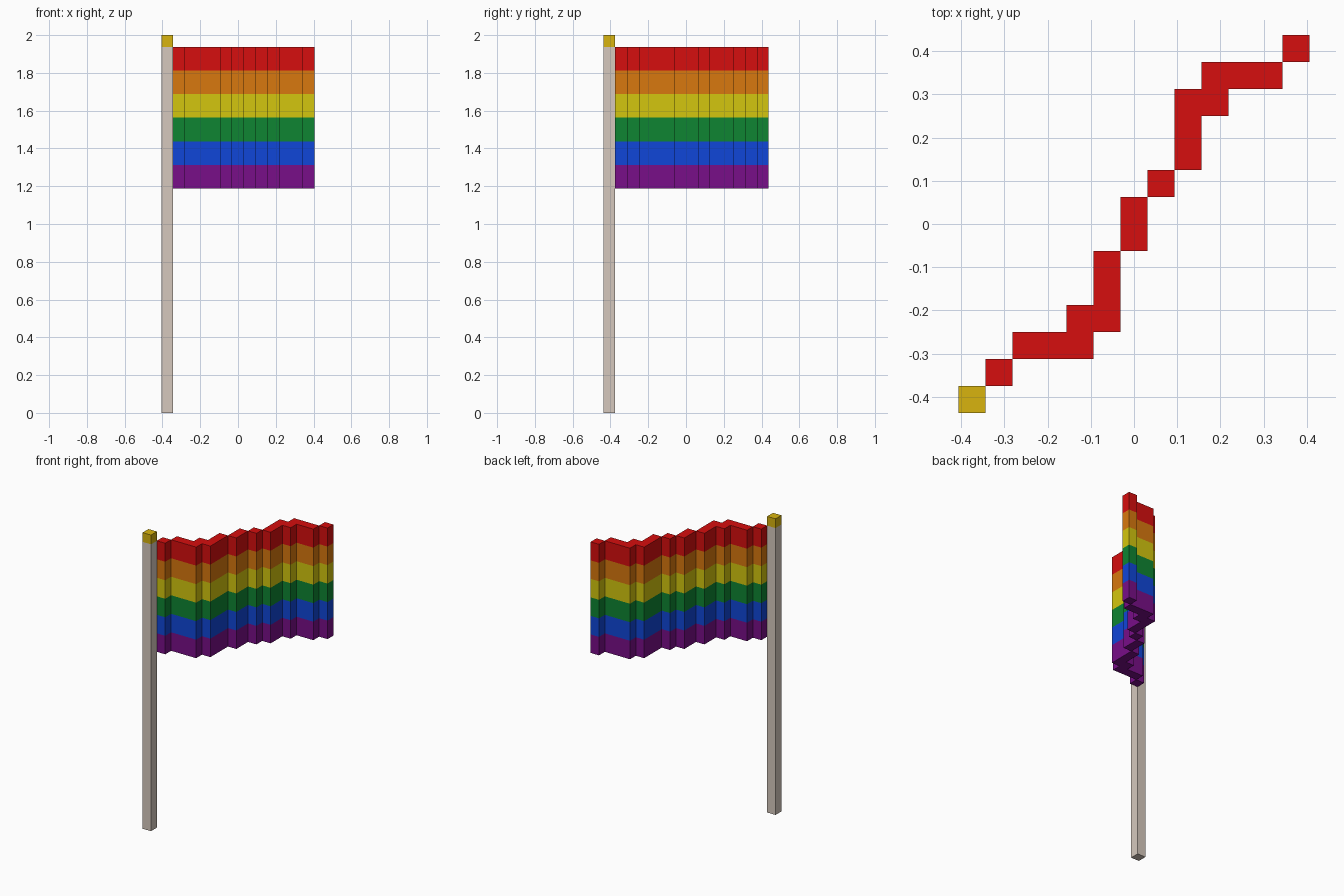
import bpy
import bmesh

cube = bpy.data.objects.get("Cube")
if cube:
    bpy.data.objects.remove(cube, do_unlink=True)

U = 1 / 16                      # one block
X0, Y0 = -6.5 * U, -7 * U       # corner of the block grid


def srgb(c):
    c /= 255
    return c / 12.92 if c <= 0.04045 else ((c + 0.055) / 1.055) ** 2.4


def material(name, *rgb):
    mat = bpy.data.materials.new(name)
    mat.use_nodes = True
    colour = [srgb(c) for c in rgb] + [1]
    mat.diffuse_color = colour
    mat.node_tree.nodes["Principled BSDF"].inputs["Base Color"].default_value = colour
    return mat


def block_object(name, cells, levels, mats):
    """Raise a footprint of grid cells through the levels, one material per layer."""
    bm = bmesh.new()

    def quad(points, index):
        verts = [bm.verts.new((X0 + x * U, Y0 + y * U, z * U)) for x, y, z in points]
        bm.faces.new(verts).material_index = index

    for i, j in cells:
        ring = [(i, j), (i + 1, j), (i + 1, j + 1), (i, j + 1)]
        sides = [(i, j - 1), (i + 1, j), (i, j + 1), (i - 1, j)]
        quad([(x, y, levels[0]) for x, y in reversed(ring)], 0)
        quad([(x, y, levels[-1]) for x, y in ring], len(mats) - 1)
        # walls only where no neighbouring cell hides them
        for k, beside in enumerate(sides):
            if beside in cells:
                continue
            a, b = ring[k], ring[(k + 1) % 4]
            for n, (low, high) in enumerate(zip(levels, levels[1:])):
                quad([(*a, low), (*b, low), (*b, high), (*a, high)], n)
    bmesh.ops.remove_doubles(bm, verts=bm.verts, dist=0.0001)
    mesh = bpy.data.meshes.new(name)
    bm.to_mesh(mesh)
    bm.free()
    for mat in mats:
        mesh.materials.append(mat)
    obj = bpy.data.objects.new(name, mesh)
    bpy.context.collection.objects.link(obj)
    return obj


# Pole and its gold cap
block_object("pole", {(0, 0)}, [0, 31], [material("pale_wood", 214, 201, 190)])
block_object("pole_cap", {(0, 0)}, [31, 32], [material("gold", 216, 180, 14)])

# Rippling cloth: column, first row, last row
spans = [(1, 1, 1), (2, 2, 2), (3, 2, 2), (4, 2, 3), (5, 3, 5), (6, 6, 7),
         (7, 8, 8), (8, 9, 11), (9, 11, 12), (10, 12, 12), (11, 12, 12), (12, 13, 13)]
cloth = {(i, j) for i, first, last in spans for j in range(first, last + 1)}
stripes = [material("purple", 120, 14, 136),
           material("blue", 16, 70, 216),
           material("green", 14, 133, 50),
           material("yellow", 212, 198, 14),
           material("orange", 216, 120, 14),
           material("red", 214, 14, 14)]
block_object("flag_cloth", cloth, list(range(19, 32, 2)), stripes)
